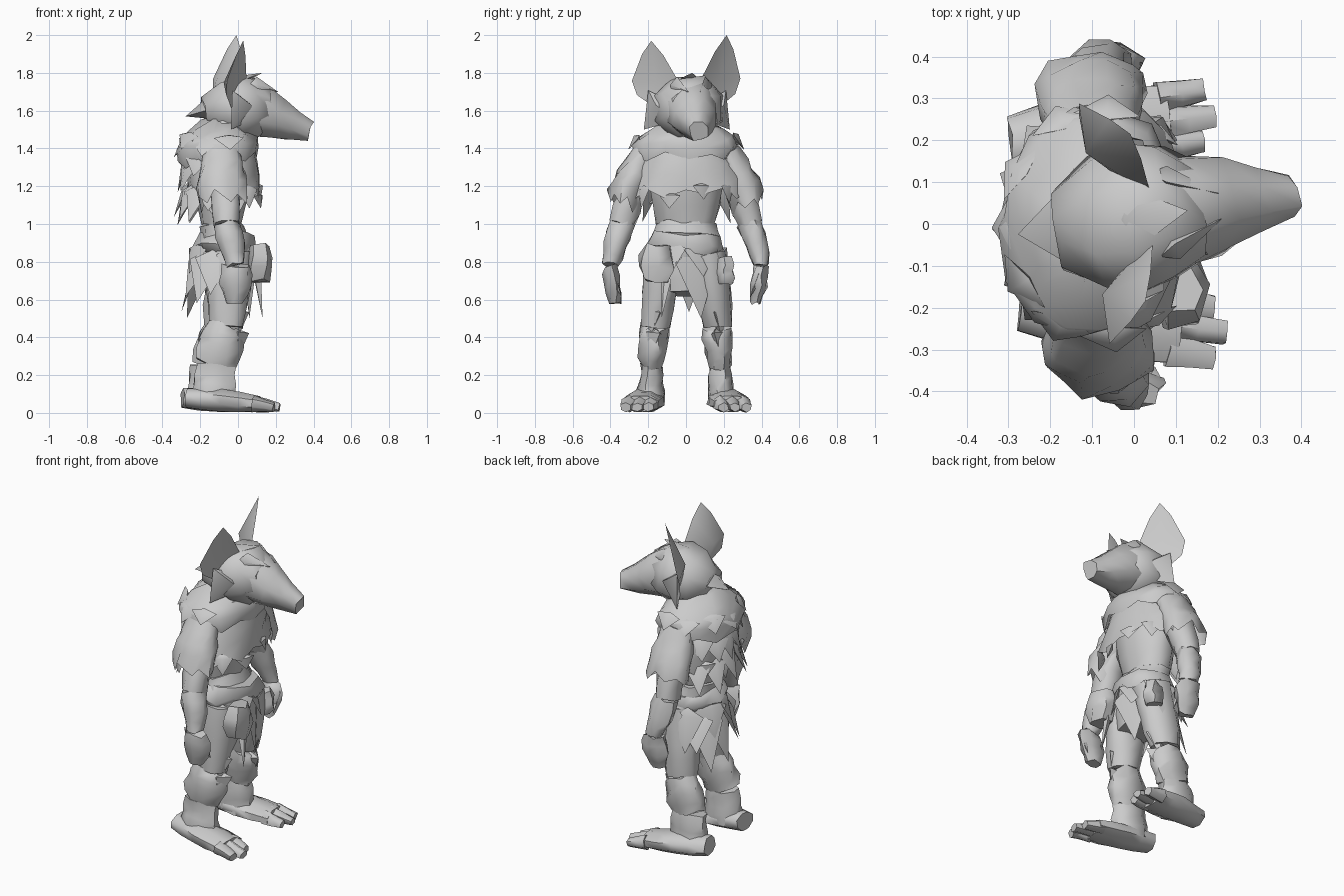
import bpy, bmesh, math, random
from mathutils import Vector, Matrix

random.seed(4)
if "Cube" in bpy.data.objects:
    bpy.data.objects.remove(bpy.data.objects["Cube"], do_unlink=True)

SHADE = (.6, .6, .6, 1)
grey = bpy.data.materials.new("plain_grey")
grey.use_nodes = True
grey.diffuse_color = SHADE
grey.node_tree.nodes["Principled BSDF"].inputs["Base Color"].default_value = SHADE

# The head is turned a little to its own left
TURN = Matrix.Translation((-.03, .01, 0)) @ Matrix.Rotation(math.radians(8), 4, "Z")
STRAIGHT = Matrix.Identity(4)
UP = Vector((0, 0, 1))


def point(x, y, z):
    return Vector((x, y, z))


def finish(name, bm, matrix):
    bmesh.ops.recalc_face_normals(bm, faces=bm.faces)
    bm.transform(matrix)
    mesh = bpy.data.meshes.new(name)
    bm.to_mesh(mesh)
    bm.free()
    obj = bpy.data.objects.new(name, mesh)
    bpy.context.collection.objects.link(obj)
    mesh.materials.append(grey)
    bpy.ops.object.select_all(action="DESELECT")
    obj.select_set(True)
    bpy.context.view_layer.objects.active = obj
    bpy.ops.object.shade_smooth_by_angle(angle=math.radians(60))


def tube(name, start, end, size, end_size, swell=0, sides=8, steps=4, rough=.01, hem=0, matrix=STRAIGHT):
    """Tapering limb; sizes are (wide, deep) radii, and hem makes the far end ragged."""
    run = end - start
    axis = run.normalized()
    wide = (Vector((0, 1, 0)) - axis * axis.y).normalized()
    deep = axis.cross(wide)
    bm = bmesh.new()
    loops = []
    for i in range(steps + 1):
        t = i / steps
        grow = 1 + swell * math.sin(math.pi * t)
        a, b = (grow * (p + (q - p) * t) for p, q in zip(size, end_size))
        loop = []
        for k in range(sides):
            turn = math.tau * (k + .5) / sides
            offset = wide * a * math.cos(turn) + deep * b * math.sin(turn)
            jitter = Vector([random.uniform(-rough, rough) for _ in "xyz"])
            if hem and i == steps:
                jitter -= UP * hem * random.uniform(.5, 1) * (k % 2)
            loop.append(bm.verts.new(start + run * t + offset + jitter))
        loops.append(loop)
    for low, high in zip(loops, loops[1:]):
        for k in range(sides):
            n = (k + 1) % sides
            bm.faces.new((low[k], low[n], high[n], high[k]))
    bm.faces.new(loops[0])
    if not hem:
        bm.faces.new(loops[-1])
    finish(name, bm, matrix)


def tuft(name, base, tip, width, thick=.02, matrix=STRAIGHT):
    """Flat pointed lock of fur or cloth, broad near its base."""
    run = tip - base
    outward = point(base.x + .08, base.y, 0)
    side = run.cross(outward).normalized() * width
    face = side.cross(run).normalized() * thick
    bm = bmesh.new()
    ring = [bm.verts.new(base + run / 5 + v) for v in (side, face, -side, -face)]
    for end in (bm.verts.new(base), bm.verts.new(tip)):
        for k in range(4):
            bm.faces.new((ring[k], ring[k - 1], end))
    finish(name, bm, matrix)


def fringe(name, count, height, wide, deep, length, flare, width, sweep=math.tau):
    """Ring of hanging locks, centred on the back."""
    for k in range(count):
        turn = math.pi + sweep * ((k + .5) / count - .5) + random.uniform(-.08, .08)
        out = point(math.cos(turn), math.sin(turn), 0)
        base = point(deep * out.x - .08, wide * out.y, height + random.uniform(-.03, .03))
        tuft(name, base, base + out * flare - UP * length * random.uniform(.7, 1.2), width)


def ear(name, s):
    """Cupped leaf with its hollow to the front."""
    root, tip = point(-.02, .15 * s, 1.6), point(.04 + .01 * s, .2 * s, 1.985 + .015 * s)
    half = point(-.07, .12 * s, .01)
    bm = bmesh.new()
    spread = [(t, math.sin(math.pi * t ** .7)) for t in (.2, .4, .8)]
    rim = [root] + [root.lerp(tip, t) + half * f for t, f in spread] + [tip]
    rim += [root.lerp(tip, t) - half * f for t, f in reversed(spread)]
    rim = [bm.verts.new(p) for p in rim]
    for depth in (.02, .07):
        hub = bm.verts.new(root.lerp(tip, .4) - point(depth, 0, 0))
        for k, v in enumerate(rim):
            bm.faces.new((rim[k - 1], v, hub))
    finish(name, bm, TURN)


# Head: skull, deep muzzle, fur and ears
tube("skull", point(-.15, 0, 1.6), point(.2, 0, 1.63), (.1, .08), (.11, .11), swell=.9, matrix=TURN)
tube("muzzle", point(.06, 0, 1.63), point(.41, 0, 1.49), (.15, .15), (.05, .05), swell=.2, matrix=TURN)
tube("neck", point(-.1, 0, 1.4), point(0, 0, 1.6), (.15, .15), (.12, .12))
tuft("nape_tuft", point(-.03, 0, 1.64), point(-.25, 0, 1.57), .14, .08, TURN)
tuft("crown_tuft", point(-.02, 0, 1.74), point(.16, 0, 1.8), .08, .03, TURN)
for s, word in ((1, "left"), (-1, "right")):
    ear(word + "_ear", s)
    tuft(word + "_cheek_tuft", point(.05, .12 * s, 1.66), point(-.04, .23 * s, 1.5), .12, .06, TURN)
    tuft(word + "_brow", point(.08, .1 * s, 1.74), point(.24, .03 * s, 1.7), .05, .03, TURN)

# Torso and belt
waist, hips = point(-.09, 0, 1), point(-.06, 0, .86)
tube("chest", point(-.09, 0, 1.4), waist, (.2, .16), (.16, .11), swell=.1, sides=10)
tube("belly", waist, hips, (.16, .11), (.2, .14), sides=10)
tube("pelvis", hips, point(-.04, 0, .63), (.2, .14), (.16, .1), sides=10)
tube("belt", point(-.06, 0, .95), point(-.06, 0, .83), (.18, .14), (.18, .14),
     swell=.2, sides=10, steps=2, rough=.016)

# Fur mantle in overlapping ragged layers
tube("mantle", point(-.1, 0, 1.46), point(-.07, 0, 1.17), (.18, .16), (.31, .19),
     swell=.1, sides=18, rough=.014, hem=.07)
tube("collar", point(-.11, 0, 1.55), point(-.1, 0, 1.36), (.12, .1), (.27, .2),
     swell=.3, sides=14, rough=.02, hem=.05)
fringe("mantle_lock", 11, 1.19, wide=.3, deep=.19, length=.11, flare=.02, width=.06)
fringe("upper_back_lock", 5, 1.34, wide=.24, deep=.19, length=.16, flare=.05, width=.08, sweep=2)
fringe("lower_back_lock", 5, 1.2, wide=.24, deep=.18, length=.17, flare=.08, width=.07, sweep=2)
fringe("collar_lock", 7, 1.46, wide=.25, deep=.2, length=.09, flare=.06, width=.08, sweep=4)

# Skirt of torn hide, longest at the back
fringe("hip_flap", 8, .88, wide=.19, deep=.13, length=.22, flare=.06, width=.1)
fringe("back_flap", 5, .86, wide=.17, deep=.12, length=.29, flare=.1, width=.1, sweep=2.4)
tuft("loin_cloth", point(.06, .05, .88), point(.06, .08, .5), .12)
tuft("front_strip", point(.1, -.1, .75), point(.13, -.13, .5), .03)

# Pouches on the belt
tube("pouch", point(.11, -.15, .89), point(.11, -.16, .7), (.07, .05), (.07, .05),
     swell=.5, sides=6, steps=3, rough=.014)
tube("small_pouch", point(.03, .2, .82), point(.03, .21, .68), (.04, .05), (.04, .05), swell=.4, sides=6)

for s, word, back in ((1, "left", .05), (-1, "right", 0)):
    # Arm and hand
    shoulder = point(-.08 - back / 2, .24 * s, 1.3)
    elbow = point(-.06 - back, .34 * s, 1)
    wrist = point(-.01 - back, .4 * s, .78)
    fingertips = point(-.02 - back, .37 * s, .58)
    tube(word + "_sleeve", point(-.09, .22 * s, 1.38), point(-.08 - back / 2, .33 * s, 1.14),
         (.07, .1), (.09, .13), swell=.1, sides=12, rough=.014, hem=.08)
    tube(word + "_upper_arm", shoulder, elbow, (.07, .08), (.07, .07), swell=.1)
    tube(word + "_forearm", elbow, wrist, (.07, .07), (.04, .05), swell=.2)
    tube(word + "_hand", wrist, fingertips, (.035, .07), (.03, .05), swell=.4, sides=7)
    tuft(word + "_thumb", wrist + point(.05, 0, -.02), fingertips + point(.07, -.03 * s, .03), .03)

    # Leg and fur boot
    hip = point(-.04, .12 * s, .85)
    knee = point(-.06 - back / 2, .165 * s, .46)
    shin = point(-.12 - back / 2, .18 * s, .25)
    ankle = point(-.13 - back / 2, .19 * s, .06)
    tube(word + "_thigh", hip, knee, (.1, .12), (.08, .1), swell=.1)
    tube(word + "_boot_cuff", knee, shin, (.07, .09), (.06, .11), swell=.25, rough=.014)
    tube(word + "_boot_shaft", shin, ankle, (.06, .11), (.08, .12))
    for height in (.56, .45):
        start = point(-.02 - back / 2, .16 * s, height)
        tuft(word + "_knee_fur", start, start + point(.02, .03 * s, -.16), .08, .05)

    # Foot with three toes
    ball = ankle + point(.24, .05 * s, -.01)
    tube(word + "_foot", ankle - point(.14, 0, -.02), ball, (.07, .055), (.1, .045), swell=.25, rough=.004)
    for spread in (-.06, 0, .06):
        toe = ball + point(-.03, spread, 0)
        tube(word + "_toe", toe, toe + point(.14 - abs(spread) / 2, .02 * s, -.02),
             (.045, .045), (.03, .025), sides=6, steps=2, rough=.003)
